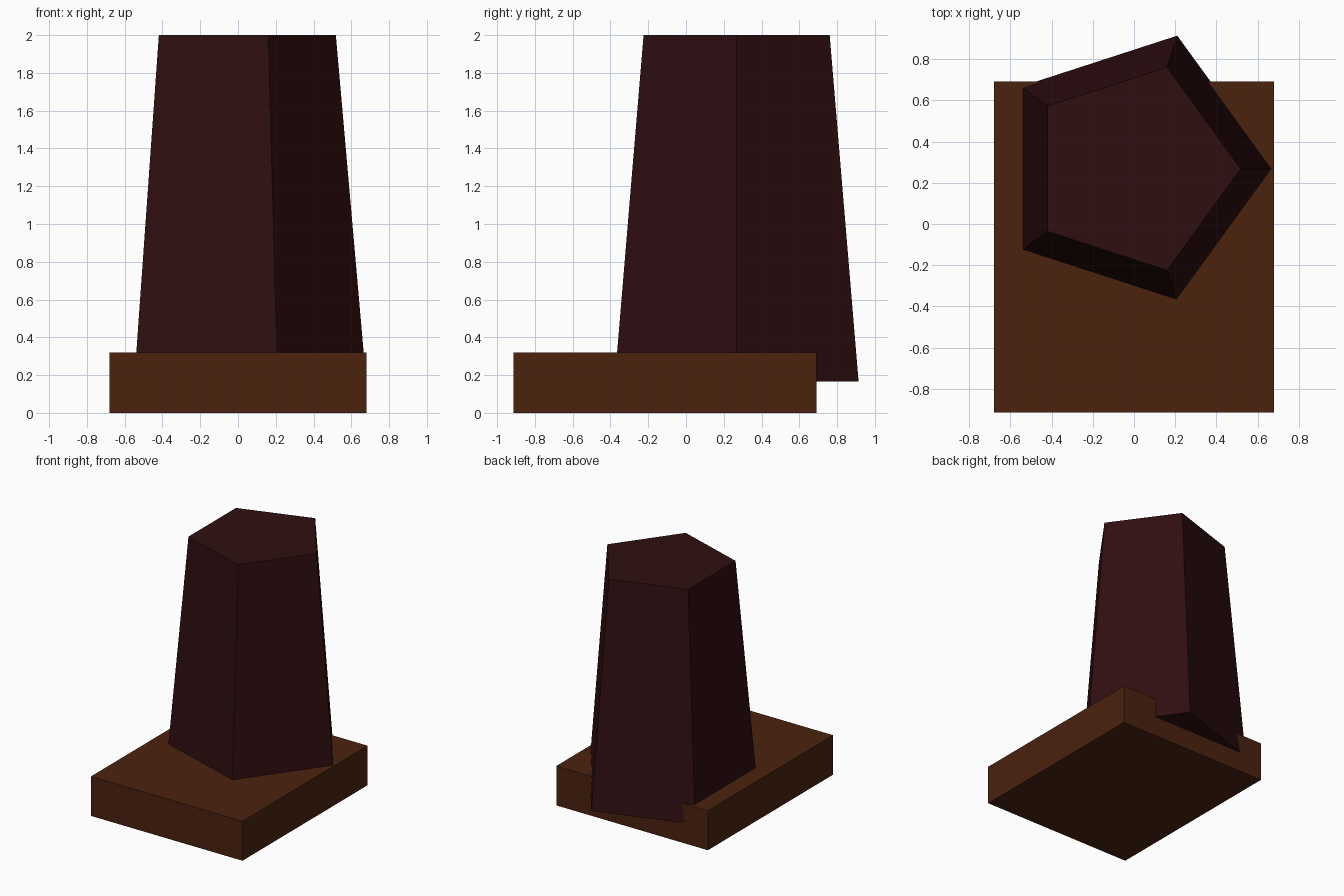
import bpy, bmesh, math
from mathutils import Vector

if "Cube" in bpy.data.objects:
    bpy.data.objects.remove(bpy.data.objects["Cube"])


def material(name, rgb):
    m = bpy.data.materials.new(name)
    m.diffuse_color = (*rgb, 1)
    m.use_nodes = True
    m.node_tree.nodes["Principled BSDF"].inputs["Base Color"].default_value = m.diffuse_color
    return m


def prism(name, bottom, top, z0, z1, mat):
    """Closed solid between two matching outlines (counter-clockwise)."""
    bm = bmesh.new()
    lo = [bm.verts.new((x, y, z0)) for x, y in bottom]
    hi = [bm.verts.new((x, y, z1)) for x, y in top]
    n = len(lo)
    bm.faces.new(lo[::-1])
    bm.faces.new(hi)
    for i in range(n):
        j = (i + 1) % n
        bm.faces.new((lo[i], lo[j], hi[j], hi[i]))
    mesh = bpy.data.meshes.new(name)
    bm.to_mesh(mesh)
    bm.free()
    mesh.materials.append(mat)
    ob = bpy.data.objects.new(name, mesh)
    bpy.context.collection.objects.link(ob)
    return ob


def pentagon(r, cy):
    return [(r * math.cos(math.tau * i / 5), cy + r * math.sin(math.tau * i / 5))
            for i in range(5)]


brown = material("brown wood", (0.070, 0.016, 0.0048))
maroon = material("dark maroon", (0.029, 0.0045, 0.0054))

# Rectangular base slab
slab = [(-0.68, -0.914), (0.68, -0.914), (0.68, 0.691), (-0.68, 0.691)]
prism("base_slab", slab, slab, 0.0, 0.32, brown)

# Tapered five-sided column, sunk into the slab and overhanging its back
prism("tapered_column", pentagon(0.679, 0.268), pentagon(0.518, 0.268),
      0.165, 2.0, maroon)
